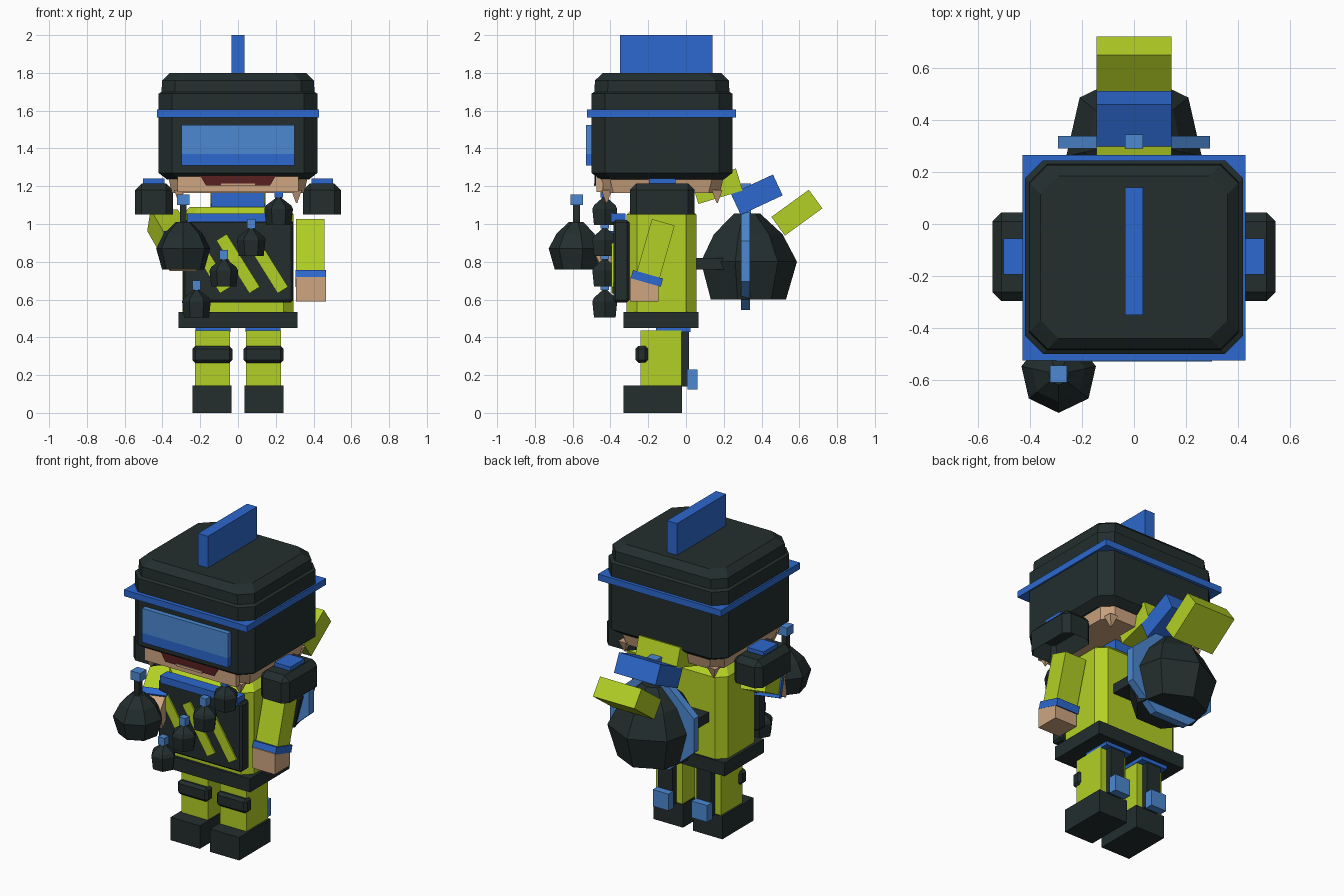
import bpy, bmesh, math
from mathutils import Vector, Matrix

cube = bpy.data.objects.get("Cube")
if cube:
    bpy.data.objects.remove(cube, do_unlink=True)


def material(name, rgb):
    m = bpy.data.materials.new(name)
    m.use_nodes = True
    color = (*rgb, 1)
    m.diffuse_color = color
    m.node_tree.nodes["Principled BSDF"].inputs["Base Color"].default_value = color
    return m


BLACK = material("charcoal", (.017, .027, .027))
LIME = material("lime", (.45, .63, .018))
BLUE = material("blue", (.026, .14, .62))
SKY = material("light_blue", (.072, .25, .64))
SKIN = material("skin", (.62, .38, .22))
RED = material("dark_red", (.1, .014, .014))


def finish(bm, name, mat):
    bmesh.ops.recalc_face_normals(bm, faces=bm.faces)
    mesh = bpy.data.meshes.new(name)
    bm.to_mesh(mesh)
    bm.free()
    mesh.materials.append(mat)
    obj = bpy.data.objects.new(name, mesh)
    bpy.context.collection.objects.link(obj)
    return obj


def box(name, mat, center, size, tilt=None, bevel=0, hollow=False):
    """Box at a centre; tilt is a rotation matrix, hollow opens the underside."""
    bm = bmesh.new()
    bmesh.ops.create_cube(bm, size=1)
    bmesh.ops.scale(bm, vec=size, verts=bm.verts)
    if bevel:
        edges = [e for e in bm.edges if not hollow or max(v.co.z for v in e.verts) > 0]
        bmesh.ops.bevel(bm, geom=edges, offset=bevel, segments=1, affect='EDGES')
    if hollow:
        bm.normal_update()
        under = min(bm.faces, key=lambda f: f.calc_center_median().z)
        bmesh.ops.inset_region(bm, faces=[under], thickness=.03)
        bmesh.ops.translate(bm, verts=under.verts, vec=(0, 0, size[2] * .6))
    m = Matrix.Translation(center)
    if tilt is not None:
        m = m @ tilt.to_4x4()
    bm.transform(m)
    return finish(bm, name, mat)


def span(name, mat, x, y, z, **kw):
    """Box given by its ranges along each axis."""
    r = (x, y, z)
    return box(name, mat, [(a + b) / 2 for a, b in r], [abs(b - a) for a, b in r], **kw)


def skin_rings(bm, rings):
    n = len(rings[0])
    for a, b in zip(rings, rings[1:]):
        for i in range(n):
            j = (i + 1) % n
            bm.faces.new((a[i], a[j], b[j], b[i]))
    bm.faces.new(rings[0])
    bm.faces.new(rings[-1])


def chamfered(name, mat, x, y, corner, layers):
    """Stack of corner-cut rectangles; each layer is (inset, height)."""
    bm = bmesh.new()
    cx, cy = sum(x) / 2, sum(y) / 2
    rings = []
    for inset, z in layers:
        w, d = x[1] - cx - inset, y[1] - cy - inset
        a, b = w - corner, d - corner
        pts = [(w, -b), (w, b), (a, d), (-a, d), (-w, b), (-w, -b), (-a, -d), (a, -d)]
        rings.append([bm.verts.new((cx + px, cy + py, z)) for px, py in pts])
    skin_rings(bm, rings)
    return finish(bm, name, mat)


def lathe(name, mat, base, profile, sides, start=0.0, scale=1.0):
    """Faceted turned shape; profile holds (radius, height)."""
    bm = bmesh.new()
    rings = []
    for r, h in profile:
        angles = [start + math.tau * i / sides for i in range(sides)]
        rings.append([bm.verts.new(Vector(base) + scale * Vector((r * math.cos(t), r * math.sin(t), h)))
                      for t in angles])
    skin_rings(bm, rings)
    return finish(bm, name, mat)


def about_x(deg):
    return Matrix.Rotation(math.radians(deg), 3, 'X')


# Helmet
chamfered("helmet", BLACK, (-.42, .42), (-.5, .245), .07,
          [(.045, 1.235), (0, 1.27), (0, 1.69), (.015, 1.7), (.018, 1.76), (.06, 1.8)])
span("helmet_band", BLUE, (-.43, .43), (-.525, .265), (1.565, 1.605))
span("helmet_crest", BLUE, (-.035, .035), (-.35, .14), (1.75, 2))
span("visor_glass", SKY, (-.3, .3), (-.53, -.49), (1.37, 1.525))
span("visor_lower_edge", BLUE, (-.3, .3), (-.53, -.49), (1.31, 1.37))

# Head, jaw corners and mouth
chamfered("head", SKIN, (-.37, .37), (-.465, .2), .06, [(.02, 1.165), (0, 1.25)])
for sx in (-1, 1):
    for y in (-.42, .165):
        lathe("jaw_corner", SKIN, (sx * .31, y, 1.11), [(.004, 0), (.04, .07)], 4, math.pi / 4)
span("face_plate", SKIN, (-.32, .32), (-.475, -.44), (1.17, 1.272))
bm = bmesh.new()
mouth = [(-.17, 1.205), (.17, 1.205), (.205, 1.265), (-.205, 1.265)]
skin_rings(bm, [[bm.verts.new((x, y, z)) for x, z in mouth] for y in (-.484, -.476)])
finish(bm, "mouth", RED)
span("lower_lip", SKIN, (-.09, .09), (-.488, -.48), (1.2, 1.215))
span("collar", BLUE, (-.14, .14), (-.26, 0), (1.07, 1.18))

# Torso, belt and chest plate
chamfered("torso", LIME, (-.295, .295), (-.315, .055), .055, [(0, .52), (0, 1.05), (.04, 1.09)])
span("belt", BLACK, (-.315, .315), (-.33, .065), (.45, .535))
span("chest_plate", BLACK, (-.292, .292), (-.385, -.3), (.585, 1.02), bevel=.012)
span("chest_bar", BLUE, (-.27, .27), (-.395, -.32), (1.01, 1.055))
for x in (-.155, 0, .15):
    box("chest_stripe", LIME, (x, -.388, .79), (.065, .012, .33),
        tilt=Matrix.Rotation(math.radians(-32), 3, 'Y'))

# Bandolier of small charges across the chest
for i in range(4):
    x, z = -.22 + .145 * i, .505 + .163 * i
    lathe("charge", BLACK, (x, -.43, z),
          [(.066, 0), (.076, .085), (.066, .105), (.02, .14), (.014, .15)], 6)
    span("charge_cap", BLUE if i == 3 else SKY, (x - .022, x + .022), (-.452, -.408), (z + .145, z + .195))

# Large throwable charge held in the right hand, reused for the pack
BOMB = [(.115, 0), (.147, .11), (.105, .19), (.04, .25)]
lathe("hand_charge", BLACK, (-.29, -.58, .76), BOMB, 7, -math.pi / 2)
span("hand_charge_neck", BLACK, (-.308, -.272), (-.598, -.562), (1, 1.11))
span("hand_charge_cap", SKY, (-.323, -.257), (-.611, -.545), (1.1, 1.155))

# Back pack, its ring, cap and mounting bar
lathe("pack", BLACK, (0, .32, .6), BOMB, 7, math.pi / 2, 1.82)
ring = lathe("pack_ring", SKY, (0, 0, 0), [(.28, -.024), (.28, .024)], 8, math.pi / 8)
ring.data.transform(Matrix.Translation((0, .315, .803)) @ Matrix.Diagonal((1.13, 1, 1, 1)) @ about_x(90).to_4x4())
span("pack_cap", SKY, (-.035, .035), (.29, .345), (1.04, 1.215))
span("pack_mount", BLACK, (-.2, .2), (.04, .2), (.76, .82))

# Trailing scarf in three segments
for mat, y, z, angle in ((LIME, .165, 1.2, 17), (BLUE, .375, 1.155, 25), (LIME, .587, 1.06, 36)):
    box("scarf_segment", mat, (0, y, z), (.29, .245, .122), tilt=about_x(angle))

# Left arm hanging
swing = about_x(-16)
box("left_sleeve", LIME, (.383, -.16, .87), (.152, .125, .29), tilt=swing)
box("left_cuff", BLUE, (.385, -.207, .712), (.162, .165, .045), tilt=swing)
span("left_hand", SKIN, (.308, .465), (-.297, -.145), (.59, .72))

# Right arm reaching forward
shoulder, palm = Vector((-.4, -.11, 1.02)), Vector((-.29, -.46, .83))
reach = (palm - shoulder).to_track_quat('Z', 'X').to_matrix()
box("right_sleeve", LIME, shoulder.lerp(palm, .35), (.13, .15, .29), tilt=reach)
box("right_cuff", BLUE, shoulder.lerp(palm, .74), (.165, .165, .045), tilt=reach)
box("right_hand", SKIN, shoulder.lerp(palm, .93), (.14, .15, .13), tilt=reach)

# Shoulder guards and legs on both sides
for side, s in (("left", 1), ("right", -1)):
    def part(name, mat, x, y, z, **kw):
        span(side + "_" + name, mat, (s * x[0], s * x[1]), y, z, **kw)
    part("shoulder_guard", BLACK, (.345, .545), (-.297, .045), (1.05, 1.215), bevel=.035, hollow=True)
    part("shoulder_stripe", BLUE, (.39, .503), (-.195, -.055), (1.2, 1.24))
    part("leg", LIME, (.043, .227), (-.24, -.025), (.13, .435))
    part("thigh_strap", BLUE, (.04, .225), (-.16, .025), (.428, .455))
    part("calf_strip", BLACK, (.085, .185), (-.03, .015), (.14, .43))
    part("calf_box", SKY, (.08, .19), (.008, .06), (.125, .23))
    part("knee_pad", BLACK, (.03, .242), (-.268, -.2), (.265, .355), bevel=.016)
    part("boot", BLACK, (.035, .24), (-.33, -.02), (0, .145))
